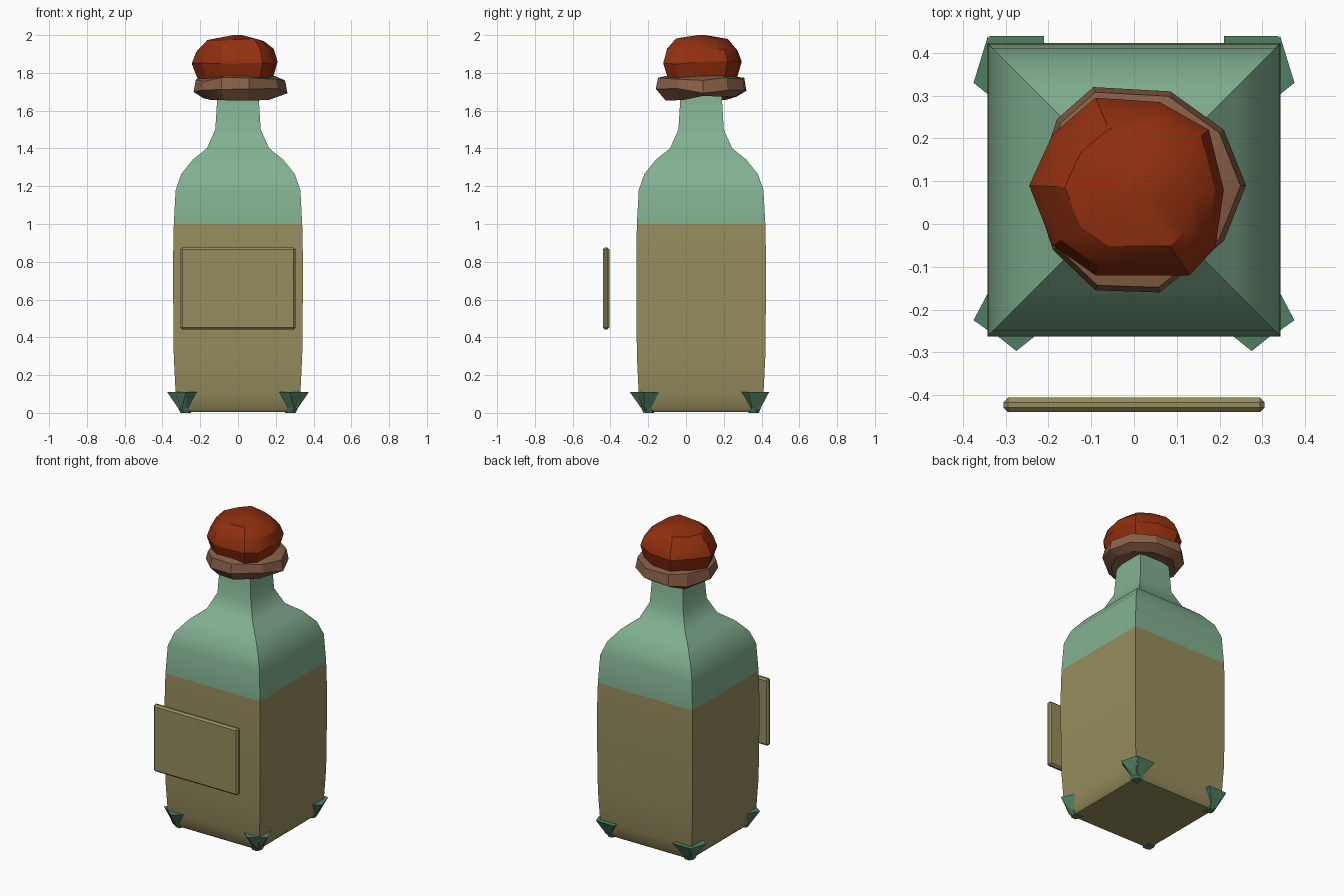
import bpy
import bmesh
import math
import random
from mathutils import Vector

random.seed(4)
default = bpy.data.objects.get("Cube")
if default:
    bpy.data.objects.remove(default, do_unlink=True)

CY = 0.08  # depth of the bottle axis


def material(name, rgb):
    colour = [(c / 255 / 12.92 if c < 11 else ((c / 255 + 0.055) / 1.055) ** 2.4) for c in rgb] + [1]
    mat = bpy.data.materials.new(name)
    mat.use_nodes = True
    mat.diffuse_color = colour
    mat.node_tree.nodes["Principled BSDF"].inputs["Base Color"].default_value = colour
    return mat


olive = material("olive liquid", (150, 141, 93))
glass = material("green glass", (130, 177, 145))
wax = material("red wax", (146, 48, 15))
cloth = material("brown wrap", (136, 96, 70))
metal = material("dark green metal", (78, 128, 98))


def finish(name, bm, mats, angle=None):
    bmesh.ops.recalc_face_normals(bm, faces=bm.faces)
    mesh = bpy.data.meshes.new(name)
    bm.to_mesh(mesh)
    bm.free()
    obj = bpy.data.objects.new(name, mesh)
    bpy.context.collection.objects.link(obj)
    for mat in mats:
        mesh.materials.append(mat)
    if angle:
        bpy.ops.object.select_all(action="DESELECT")
        obj.select_set(True)
        bpy.context.view_layer.objects.active = obj
        bpy.ops.object.shade_smooth_by_angle(angle=math.radians(angle))
    return obj


def loft(rings):
    """Skin a stack of equal-length rings and cap both ends."""
    bm = bmesh.new()
    loops = [[bm.verts.new(p) for p in ring] for ring in rings]
    n = len(loops[0])
    for low, high in zip(loops, loops[1:]):
        for i in range(n):
            j = (i + 1) % n
            bm.faces.new((low[i], low[j], high[j], high[i]))
    bm.faces.new(loops[0][::-1])
    bm.faces.new(loops[-1])
    return bm


def scaled(outline, factor, z, jitter=0.0):
    return [(x * factor, CY + (y - CY) * factor, z + random.uniform(-jitter, jitter))
            for x, y in outline]


# Square bottle: half width and height, coloured by liquid level
profile = [(0.295, 0.005), (0.31, 0.02), (0.33, 0.1), (0.34, 0.3), (0.343, 0.6),
           (0.343, 0.85), (0.34, 1.0), (0.33, 1.18), (0.30, 1.265), (0.24, 1.34),
           (0.165, 1.4), (0.12, 1.5), (0.108, 1.7)]
square = [(-1, -1), (1, -1), (1, 1), (-1, 1)]
bm = loft([[(h * x, CY + h * y, z) for x, y in square] for h, z in profile])
for face in bm.faces:
    face.material_index = 1 if face.calc_center_median().z > 1 else 0
finish("bottle", bm, [olive, glass], 40)

# Floating label plate with chamfered edges
bm = bmesh.new()
bmesh.ops.create_cube(bm, size=1)
for v in bm.verts:
    v.co = Vector((v.co.x * 0.61, v.co.y * 0.034 - 0.423, v.co.z * 0.435 + 0.658))
bmesh.ops.bevel(bm, geom=bm.edges[:], offset=0.011, segments=1, affect="EDGES")
finish("label_plate", bm, [olive])

# Lumpy cloth wrap around the neck
wrap = [(-0.235, 0.08), (-0.19, -0.06), (-0.09, -0.155), (0.06, -0.16), (0.21, -0.04),
        (0.262, 0.09), (0.21, 0.22), (0.085, 0.31), (-0.095, 0.32), (-0.18, 0.245)]
bm = loft([scaled(wrap, 0.5, 1.685), scaled(wrap, 0.78, 1.665, 0.015),
           scaled(wrap, 1.0, 1.705, 0.015), scaled(wrap, 0.95, 1.765, 0.012),
           scaled(wrap, 0.75, 1.785, 0.005)])
finish("neck_wrap", bm, [cloth], 25)

# Faceted wax stopper
stopper = [(-0.245, 0.09), (-0.19, -0.05), (-0.09, -0.12), (0.13, -0.12), (0.19, -0.055),
           (0.21, 0.08), (0.175, 0.22), (0.06, 0.285), (-0.09, 0.295), (-0.19, 0.21)]
bm = loft([scaled(stopper, 0.8, 1.73), scaled(stopper, 0.9, 1.785),
           scaled(stopper, 1.0, 1.855, 0.01), scaled(stopper, 0.9, 1.92, 0.008),
           scaled(stopper, 0.66, 1.975, 0.008), scaled(stopper, 0.1, 2.0)])
finish("wax_stopper", bm, [wax], 30)


# Corner brackets: two flared flaps and a small foot at each corner
def hull(bm, points):
    verts = [bm.verts.new(p) for p in points]
    result = bmesh.ops.convex_hull(bm, input=verts)
    loose = [v for v in set(result["geom_interior"]) if isinstance(v, bmesh.types.BMVert)]
    bmesh.ops.delete(bm, geom=loose, context="VERTS")


TOP = 0.11
for side, sx in (("left", 1), ("right", -1)):
    for end, sy in (("front", -1), ("back", 1)):
        def place(points):
            return [(sx * x, CY + sy * y, z) for x, y, z in points]

        bm = bmesh.new()
        # flap over the front or back wall
        tips = [(0.275, 0.377, TOP)] if sy < 0 else [(0.21, 0.36, TOP), (0.338, 0.36, TOP)]
        hull(bm, place([(0.21, 0.325, TOP), (0.34, 0.325, TOP),
                        (0.272, 0.31, 0.015), (0.3, 0.31, 0.015)] + tips))
        # flap over the side wall
        tips = [(0.375, 0.305, TOP)] if sy < 0 else [(0.375, 0.25, TOP), (0.342, 0.358, TOP)]
        hull(bm, place([(0.325, 0.21, TOP), (0.325, 0.34, TOP),
                        (0.31, 0.272, 0.015), (0.31, 0.3, 0.015)] + tips))
        # foot under the corner
        hull(bm, place([(x, y, z) for z, grow in ((0, 0), (0.025, 0.012))
                        for x, y in ((0.25, 0.25), (0.305 + grow, 0.26), (0.305 + grow, 0.29),
                                     (0.29, 0.305 + grow), (0.26, 0.305 + grow))]))
        finish(f"{end}_{side}_bracket", bm, [metal])
